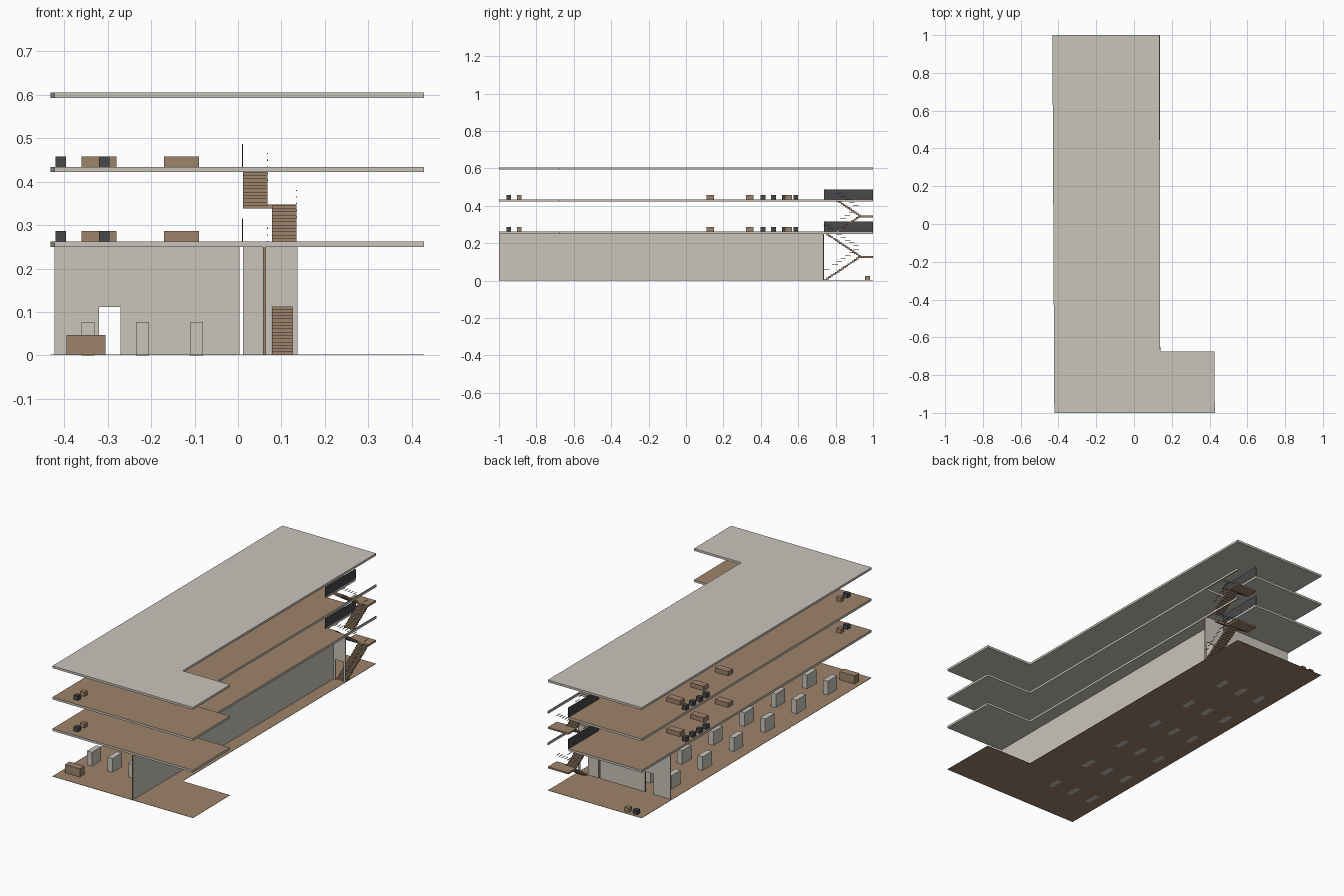
import bpy, bmesh

cube = bpy.data.objects.get("Cube")
if cube:
    bpy.data.objects.remove(cube, do_unlink=True)


def material(name, rgb):
    m = bpy.data.materials.new(name)
    m.use_nodes = True
    m.diffuse_color = (*rgb, 1)
    m.node_tree.nodes["Principled BSDF"].inputs["Base Color"].default_value = (*rgb, 1)
    return m


CONCRETE = material("concrete", (0.59, 0.56, 0.50))
WOOD = material("wood_brown", (0.34, 0.23, 0.145))
DARK = material("dark_metal", (0.065, 0.065, 0.072))


def finish(name, bm, mats, rule=None):
    bmesh.ops.recalc_face_normals(bm, faces=bm.faces)
    if rule:
        for f in bm.faces:
            f.material_index = int(rule(f.normal))
    me = bpy.data.meshes.new(name)
    bm.to_mesh(me)
    bm.free()
    for m in mats:
        me.materials.append(m)
    ob = bpy.data.objects.new(name, me)
    bpy.context.collection.objects.link(ob)
    return ob


def add_box(bm, x, y, z):
    """Box between the (low, high) pairs on each axis."""
    vs = bmesh.ops.create_cube(bm, size=1)["verts"]
    for v in vs:
        v.co = [lo + (c + 0.5) * (hi - lo) for c, (lo, hi) in zip(v.co, (x, y, z))]


def boxes(name, items, mats, rule=None):
    bm = bmesh.new()
    for it in items:
        add_box(bm, *it)
    return finish(name, bm, mats, rule)


def slab(name, outline, z0, z1, mats, rule=None):
    bm = bmesh.new()
    face = bm.faces.new([bm.verts.new((x, y, z0)) for x, y in outline])
    ext = bmesh.ops.extrude_face_region(bm, geom=[face])["geom"]
    for v in ext:
        if isinstance(v, bmesh.types.BMVert):
            v.co.z = z1
    # the starting face stays as the underside
    return finish(name, bm, mats, rule)


# Floor plates: an L outline, the middle floors notched for the stairwell
WELL = 0.738
left_side = [(-0.432, 1), (-0.422, -1)]
wing = [(0.428, -1), (0.425, -0.676), (0.139, -0.676)]
full = left_side + wing + [(0.135, 1)]
notched = left_side + wing + [(0.137, 1), (0.131, 1), (0.131, WELL), (0.011, WELL), (0.011, 1)]


def top_face(n):
    return n.z > 0.5


slab("ground_floor", full, 0.0006, 0.002, [WOOD])
FLOORS = {"first": 0.262, "second": 0.434}
for label, top in FLOORS.items():
    slab(label + "_floor", notched, top - 0.012, top, [CONCRETE, WOOD], top_face)
slab("roof", full, 0.593, 0.605, [CONCRETE])

# Ground storey walls: pale faces with brown exposed ends
H = 0.25
T = (0.732, 0.738)
boxes("long_wall", [((0.058, 0.064), (-1, 0.735), (0.001, H))],
      [CONCRETE, WOOD], lambda n: abs(n.y) > 0.5)
DOOR = 0.112
boxes("back_wall", [
    ((-0.422, -0.32), T, (0.001, H)),
    ((-0.32, -0.27), T, (DOOR, H)),
    ((-0.27, 0.003), T, (0.001, H)),
    ((0.011, 0.077), T, (0.001, H)),
    ((0.077, 0.125), T, (DOOR, H)),
    ((0.125, 0.137), T, (0.001, H)),
], [CONCRETE, WOOD], lambda n: abs(n.x) > 0.5)

# Rows of display blocks in the hall
boxes("display_blocks", [
    ((x - 0.015, x + 0.015), (y - 0.04, y + 0.04), (0, 0.077))
    for x in (-0.345, -0.22, -0.095)
    for y in [-0.75 + 0.27 * i for i in range(6)]
], [CONCRETE])
boxes("reception_desk", [((-0.395, -0.305), (-0.93, -0.89), (0.001, 0.047))], [WOOD])


# Furniture: small square seats and long tables
def seat(x, y, z):
    return ((x - 0.0125, x + 0.0125), (y - 0.0125, y + 0.0125), (z, z + 0.024))


def table(x, y, z):
    return ((x - 0.04, x + 0.04), (y - 0.02, y + 0.02), (z, z + 0.024))


boxes("ground_wood_seat", [seat(-0.33, 0.97, 0.001)], [WOOD])
boxes("ground_dark_seat", [seat(-0.38, 0.97, 0.001)], [DARK])
for label, z in FLOORS.items():
    boxes(label + "_dark_seats",
          [seat(-0.408, y, z) for y in (0.412, 0.468, 0.527, 0.587)]
          + [seat(-0.308, -0.948, z)], [DARK])
    boxes(label + "_wood_seat", [seat(-0.308, -0.892, z)], [WOOD])
    boxes(label + "_tables",
          [table(-0.32, y, z) for y in (0.13, 0.342, 0.548)] + [table(-0.13, 0.342, z)], [WOOD])
    boxes(label + "_stairwell_panel",
          [((0.009, 0.012), (WELL, 1), (z, z + 0.053))], [DARK])

# Stairs: two flights per storey meeting at a back landing
LAND = 0.932
RIGHT_FLIGHT = (0.078, 0.135)
LEFT_FLIGHT = (0.011, 0.068)


def staircase(label, z0, z1, y0, steps):
    mid = (z0 + z1) / 2
    rise = (mid - z0) / steps
    run = (LAND - y0) / steps
    treads, bars = [], []
    for i in range(steps):
        ya = y0 + i * run
        up = z0 + (i + 1) * rise
        down = z1 - i * rise
        for xs, z in ((RIGHT_FLIGHT, up), (LEFT_FLIGHT, down)):
            treads.append((xs, (ya, ya + run + 0.002), (max(z - rise - 0.002, 0.001), z)))
        # short horizontal rails that climb beside each flight
        if i % 2:
            for x, z in ((RIGHT_FLIGHT[1], up), (LEFT_FLIGHT[1], down)):
                bars.append(((x - 0.001, x + 0.001), (ya - 0.015, ya + 0.015),
                             (z + 0.04, z + 0.0425)))
    treads.append(((0.011, 0.135), (LAND, 1), (mid - 0.008, mid + 0.001)))
    boxes(label + "_stairs", treads, [WOOD])
    boxes(label + "_stair_rails", bars, [DARK])


staircase("lower", 0.001, 0.259, WELL + 0.002, 17)
staircase("upper", 0.262, 0.431, 0.805, 11)
